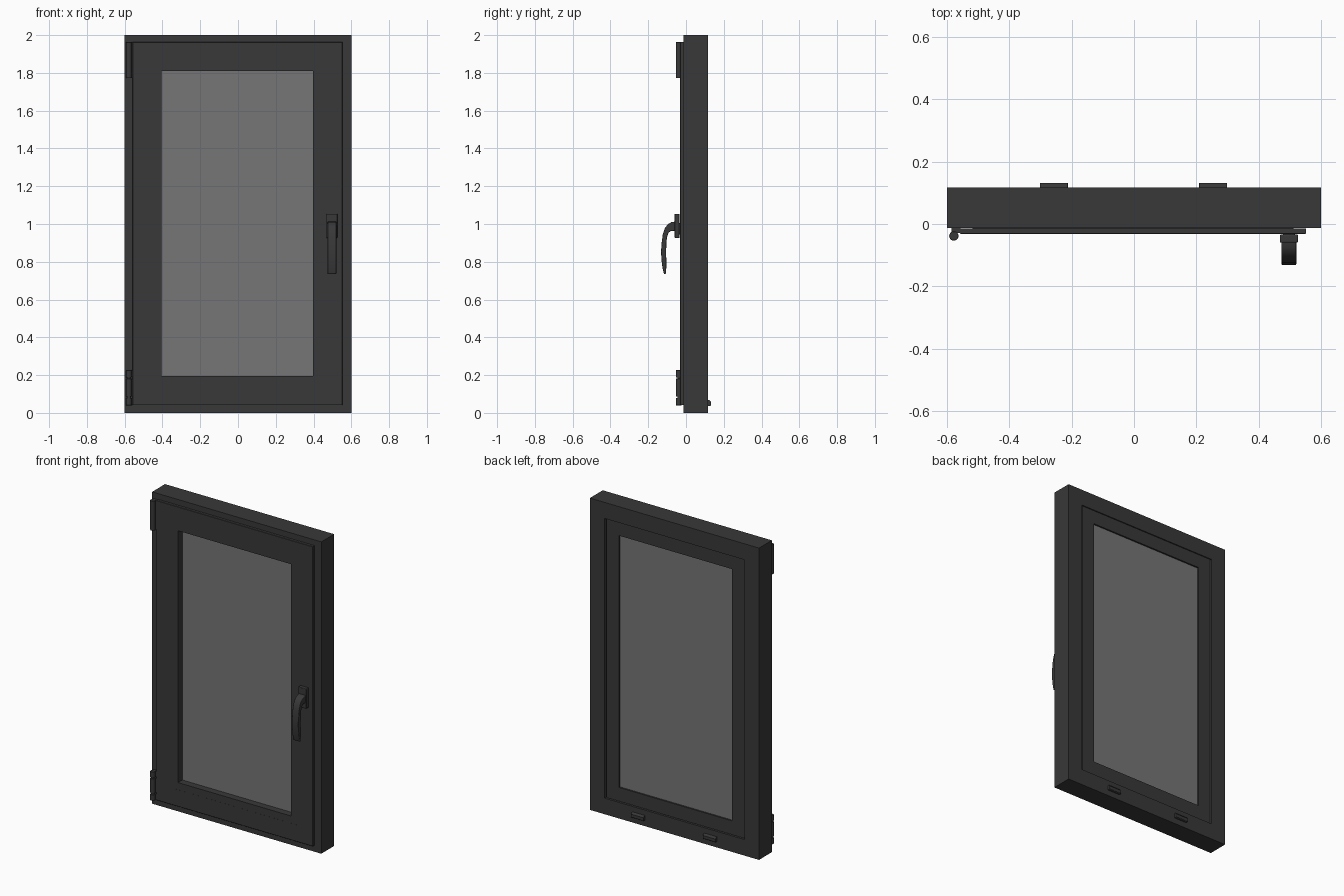
import bpy, bmesh, math
from mathutils import Vector

if "Cube" in bpy.data.objects:
    bpy.data.objects.remove(bpy.data.objects["Cube"])


def material(name, rgba):
    m = bpy.data.materials.new(name)
    m.diffuse_color = rgba
    m.use_nodes = True
    m.node_tree.nodes["Principled BSDF"].inputs["Base Color"].default_value = m.diffuse_color
    return m


DARK = material("dark_grey", (0.04, 0.04, 0.04, 1))
GLASS = material("tinted_glass", (0.18, 0.18, 0.18, 0.5))


def finish(name, bm, mat=DARK, bevel=0, segments=2, smooth=False):
    bmesh.ops.recalc_face_normals(bm, faces=bm.faces)
    me = bpy.data.meshes.new(name)
    bm.to_mesh(me)
    bm.free()
    ob = bpy.data.objects.new(name, me)
    bpy.context.collection.objects.link(ob)
    me.materials.append(mat)
    if bevel:
        b = ob.modifiers.new("bevel", "BEVEL")
        b.width, b.segments = bevel, segments
        b.limit_method, b.angle_limit = "ANGLE", math.radians(40)
    if smooth:
        bpy.ops.object.select_all(action="DESELECT")
        bpy.context.view_layer.objects.active = ob
        ob.select_set(True)
        bpy.ops.object.shade_smooth_by_angle(angle=math.radians(35))
    return ob


def ring(name, x0, x1, z0, z1, profile):
    """Mitred rectangular ring; profile is a closed list of (inset, y)."""
    bm = bmesh.new()
    loops = [[bm.verts.new(p) for p in ((x0 + i, y, z0 + i), (x1 - i, y, z0 + i),
                                        (x1 - i, y, z1 - i), (x0 + i, y, z1 - i))]
             for i, y in profile]
    for a, b in zip(loops, loops[1:] + loops[:1]):
        for k in range(4):
            n = (k + 1) % 4
            bm.faces.new((a[k], a[n], b[n], b[k]))
    return finish(name, bm)


def prism(name, points, offset, **kw):
    """Closed 3D outline extruded along an offset vector."""
    bm = bmesh.new()
    face = bm.faces.new([bm.verts.new(p) for p in points])
    out = bmesh.ops.extrude_face_region(bm, geom=[face])
    verts = [g for g in out["geom"] if isinstance(g, bmesh.types.BMVert)]
    bmesh.ops.translate(bm, verts=verts, vec=Vector(offset))
    return finish(name, bm, **kw)


def box(name, x0, x1, y0, y1, z0, z1, **kw):
    pts = [(x0, y0, z0), (x1, y0, z0), (x1, y1, z0), (x0, y1, z0)]
    return prism(name, pts, (0, 0, z1 - z0), **kw)


# Outer frame with a rebate and a back lip
ring("outer_frame", -0.6, 0.6, 0, 2,
     [(0, -0.013), (0.07, -0.013), (0.07, 0.092), (0.103, 0.092),
      (0.103, 0.117), (0, 0.117)])

# Sash with overlapping front flange (a groove separates it from the frame at
# the back), and a nearly flush glazing bead around the opening
SASH = (-0.558, 0.552, 0.041, 1.964)
ring("sash", *SASH,
     [(0, -0.030), (0.002, -0.032), (0.108, -0.032), (0.108, 0.01), (0.154, 0.01),
      (0.154, 0.110), (0.066, 0.110), (0.066, 0.091), (0.04, 0.091),
      (0.04, -0.014), (0, -0.014)])
ring("glazing_bead", *SASH,
     [(0.108, -0.0315), (0.154, -0.0315), (0.154, 0.01), (0.108, 0.01)])

# Glass unit
box("glass", -0.409, 0.403, 0.012, 0.100, 0.19, 1.815, mat=GLASS)


# Hinges: round barrels on the left edge, each with a flat leaf to the frame
def barrel(name, z0, z1, r=0.0148, cx=-0.578, cy=-0.0385):
    pts = [(cx + r * math.cos(a), cy + r * math.sin(a), z0)
           for a in (math.tau * i / 24 for i in range(24))]
    prism(name, pts, (0, 0, z1 - z0), bevel=0.002, smooth=True)


for i, (z0, z1) in enumerate([(1.772, 1.963), (0.187, 0.226), (0.086, 0.181), (0.04, 0.08)]):
    barrel(f"hinge_barrel_{i + 1}", z0, z1)
    box(f"hinge_leaf_{i + 1}", -0.586, -0.556, -0.029, -0.012, z0 + 0.002, z1 - 0.002)
barrel("hinge_pin", 0.06, 0.2, r=0.010, cy=-0.036)

# Handle: spindle, base plate and curved grip
HX = 0.497
box("handle_spindle", HX - 0.02, HX + 0.02, -0.045, -0.030, 0.945, 1.005, bevel=0.004)
box("handle_base", HX - 0.029, HX + 0.029, -0.060, -0.034, 0.926, 1.054,
    bevel=0.004, segments=3, smooth=True)
grip = [(-0.050, 1.013), (-0.075, 1.011), (-0.095, 1.000), (-0.112, 0.978), (-0.123, 0.945),
        (-0.129, 0.900), (-0.132, 0.855), (-0.130, 0.810), (-0.124, 0.765), (-0.117, 0.737),
        (-0.110, 0.733), (-0.105, 0.742), (-0.104, 0.790), (-0.105, 0.850), (-0.104, 0.900),
        (-0.100, 0.933), (-0.093, 0.953), (-0.081, 0.963), (-0.050, 0.964)]
W = 0.0235
prism("handle_grip", [(HX - W, y, z) for y, z in grip], (2 * W, 0, 0),
      bevel=0.005, segments=3, smooth=True)

# Drainage covers on the back
hood = [(0.115, 0.069), (0.126, 0.067), (0.132, 0.059), (0.132, 0.040), (0.129, 0.037),
        (0.115, 0.037)]
for side, cx in (("left", -0.257), ("right", 0.254)):
    prism(f"drain_cover_{side}", [(cx - 0.045, y, z) for y, z in hood], (0.09, 0, 0),
          bevel=0.002)
